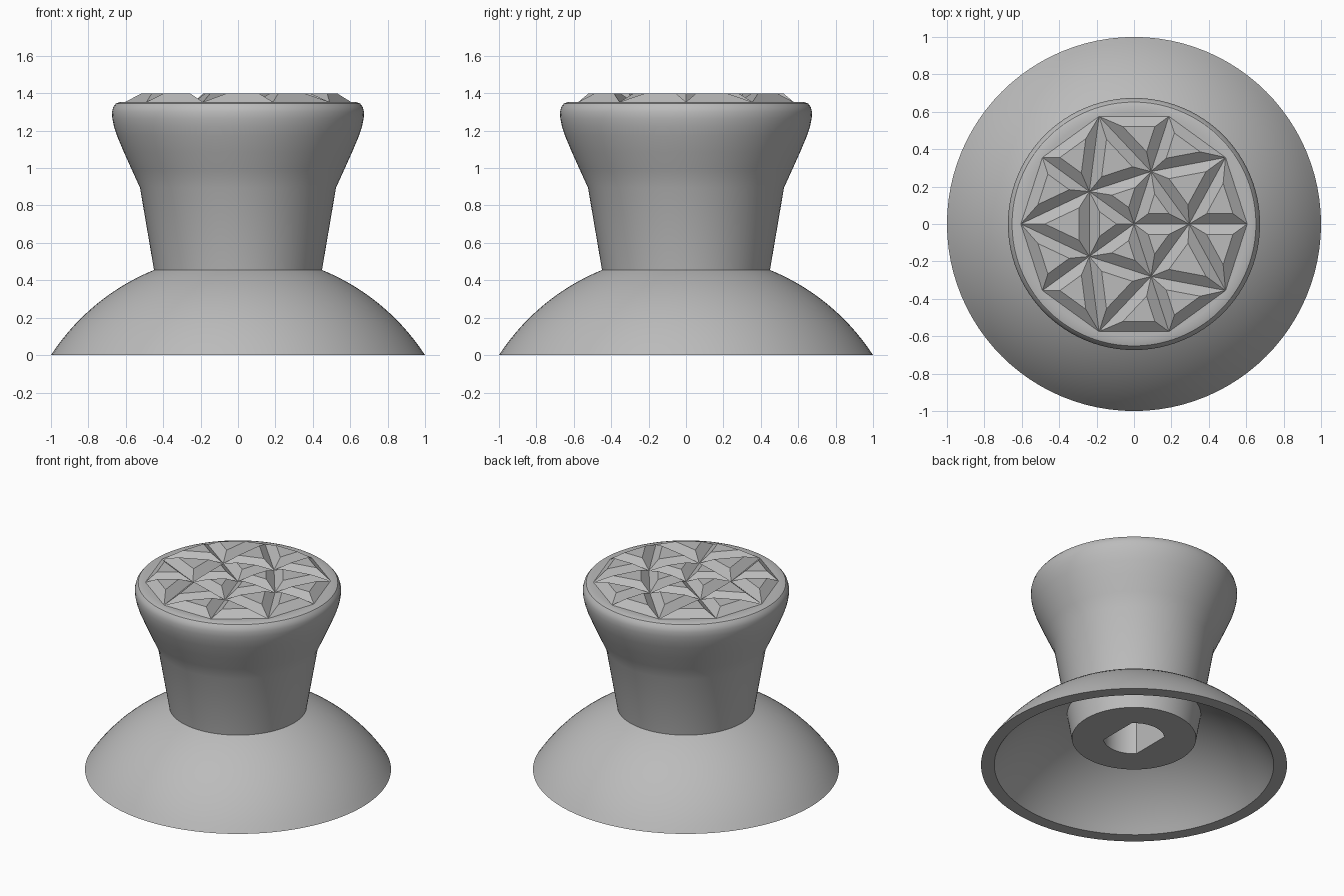
import bpy, bmesh, math
from mathutils import Vector

cube = bpy.data.objects.get("Cube")
if cube:
    bpy.data.objects.remove(cube, do_unlink=True)

SEGS = 96

grey = bpy.data.materials.new("plain grey")
grey.use_nodes = True
grey.diffuse_color = (0.5, 0.5, 0.5, 1)
grey.node_tree.nodes["Principled BSDF"].inputs["Base Color"].default_value = (0.5, 0.5, 0.5, 1)


def finish(bm, name, smooth_angle=None):
    """Turn a bmesh into a named grey object."""
    mesh = bpy.data.meshes.new(name)
    bm.to_mesh(mesh)
    bm.free()
    mesh.materials.append(grey)
    obj = bpy.data.objects.new(name, mesh)
    bpy.context.collection.objects.link(obj)
    if smooth_angle:
        bpy.ops.object.select_all(action='DESELECT')
        obj.select_set(True)
        bpy.context.view_layer.objects.active = obj
        bpy.ops.object.shade_smooth_by_angle(angle=math.radians(smooth_angle))
    return obj


def lathe(name, profile, socket_rows=0, flat=0.14, closed=False):
    """Revolve (radius, z) points; the first socket_rows rings get two flats."""
    bm = bmesh.new()
    rings = []
    for i, (r, z) in enumerate(profile):
        ring = []
        for s in range(SEGS):
            a = math.tau * s / SEGS
            x = r * math.cos(a)
            if i < socket_rows:
                x = max(-flat, min(flat, x))
            ring.append(bm.verts.new((x, r * math.sin(a), z)))
        rings.append(ring)
    pairs = list(zip(rings, rings[1:]))
    if closed:
        pairs.append((rings[-1], rings[0]))
    for low, high in pairs:
        for s in range(SEGS):
            t = (s + 1) % SEGS
            bm.faces.new((low[s], low[t], high[t], high[s]))
    if not closed:
        bm.faces.new(rings[0])
        bm.faces.new(rings[-1])
    bmesh.ops.recalc_face_normals(bm, faces=bm.faces)
    return finish(bm, name, 25)


def arc(radius, r_start, r_end, steps=14):
    """Points on a sphere section centred below the floor."""
    a, b = math.acos(r_start / radius), math.acos(r_end / radius)
    return [(radius * math.cos(a + (b - a) * i / steps),
             radius * math.sin(a + (b - a) * i / steps) - 0.649) for i in range(steps + 1)]


# Hollow domed skirt
outer = arc(1.192, 1.0, 0.44)
inner = arc(1.12, 0.43, 0.913)
outer[0], inner[-1] = (1.0, 0), (0.913, 0)
lathe("domed_skirt", outer + inner, closed=True)

# Tapered stem with a flat-sided socket underneath and a rounded rim on top
stem = [(0.2, 0.75), (0.2, 0.2), (0.406, 0.2), (0.449, 0.455), (0.524, 0.895),
        (0.565, 0.985), (0.61, 1.085), (0.648, 1.175), (0.664, 1.225),
        (0.672, 1.265), (0.674, 1.3), (0.667, 1.327), (0.652, 1.346), (0.63, 1.353), (0.6, 1.353)]
lathe("stem", stem, socket_rows=2)


# Faceted grip: a five-fold web of triangles, each raised to a flat top
def polar(r, step):
    a = math.radians(36 * step)
    return Vector((r * math.cos(a), r * math.sin(a), 1.353))


def raised_triangle(bm, corners, inset=0.055, height=0.047):
    a, b, c = corners
    la, lb, lc = (b - c).length, (c - a).length, (a - b).length
    centre = (a * la + b * lb + c * lc) / (la + lb + lc)
    inradius = (b - a).cross(c - a).length / (la + lb + lc)
    low = [bm.verts.new(p) for p in corners]
    high = [bm.verts.new(p.lerp(centre, inset / inradius) + Vector((0, 0, height))) for p in corners]
    bm.faces.new(high)
    for i in range(3):
        j = (i + 1) % 3
        bm.faces.new((low[i], low[j], high[j], high[i]))


bm = bmesh.new()
middle = polar(0, 0)
for k in range(0, 10, 2):
    hub, next_hub = polar(0.295, k), polar(0.295, k + 2)
    before, rim, after = (polar(0.605, k + d) for d in (-1, 0, 1))
    raised_triangle(bm, (middle, hub, next_hub))
    raised_triangle(bm, (hub, before, rim))
    raised_triangle(bm, (hub, rim, after))
    raised_triangle(bm, (hub, after, next_hub))
finish(bm, "faceted_grip")
